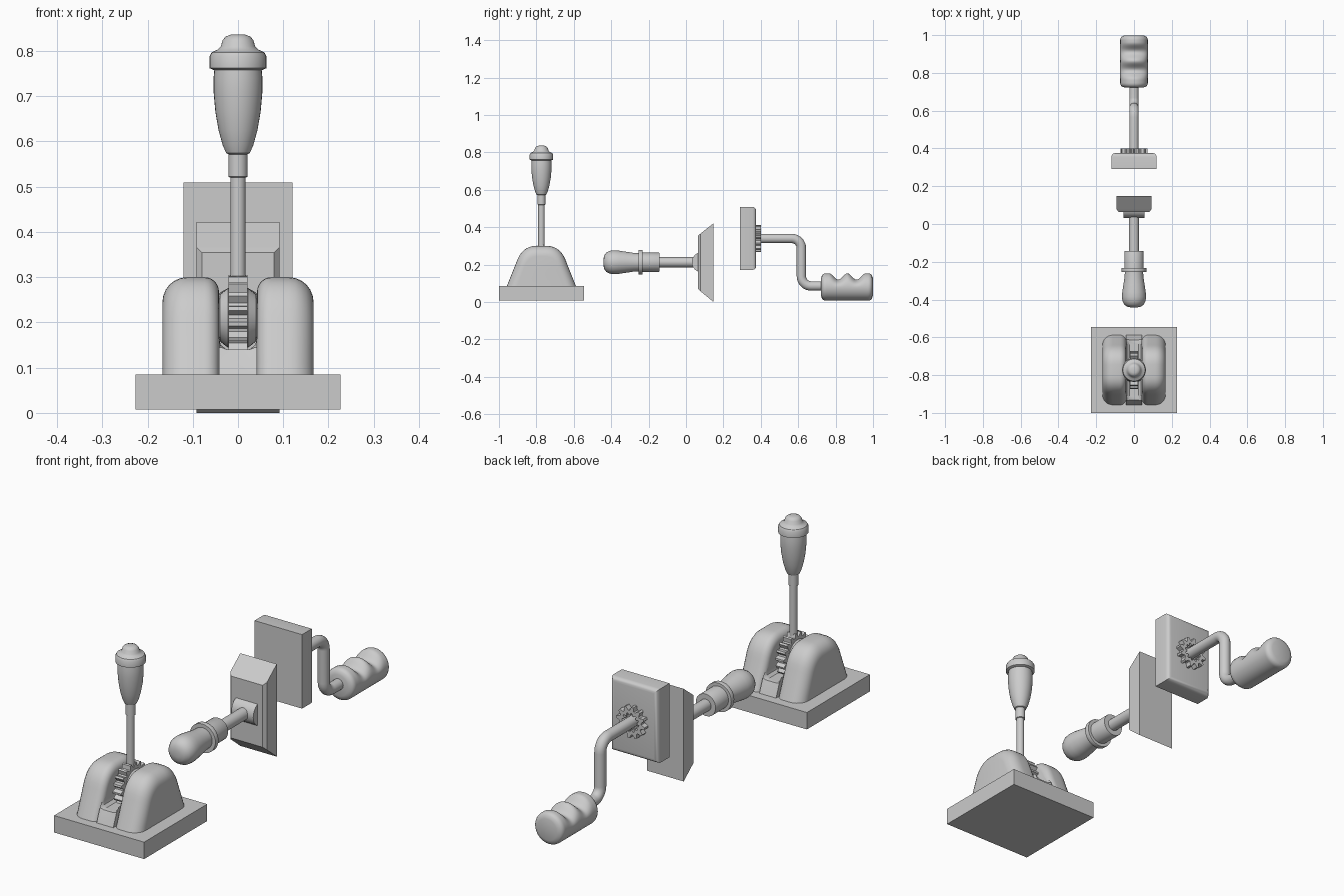
import bpy, bmesh
from math import sin, cos, pi, radians
from mathutils import Vector

if "Cube" in bpy.data.objects:
    bpy.data.objects.remove(bpy.data.objects["Cube"])

GREY = bpy.data.materials.new("plain grey")
GREY.use_nodes = True
GREY.diffuse_color = (0.6, 0.6, 0.6, 1)
GREY.node_tree.nodes["Principled BSDF"].inputs["Base Color"].default_value = (0.6, 0.6, 0.6, 1)


def finish(name, bm, smooth=True):
    bmesh.ops.recalc_face_normals(bm, faces=bm.faces)
    mesh = bpy.data.meshes.new(name)
    bm.to_mesh(mesh)
    bm.free()
    mesh.materials.append(GREY)
    ob = bpy.data.objects.new(name, mesh)
    bpy.context.collection.objects.link(ob)
    if smooth:
        bpy.ops.object.select_all(action='DESELECT')
        ob.select_set(True)
        bpy.context.view_layer.objects.active = ob
        bpy.ops.object.shade_smooth_by_angle(angle=radians(35))
    return ob


def loft(name, rings, smooth=True, closed=False):
    """Skin a row of equal rings; cap the ends, or join last to first."""
    bm = bmesh.new()
    rows = [[bm.verts.new(p) for p in ring] for ring in rings]
    n = len(rows[0])
    pairs = list(zip(rows, rows[1:])) + ([(rows[-1], rows[0])] if closed else [])
    for a, b in pairs:
        for i in range(n):
            j = (i + 1) % n
            bm.faces.new((a[i], a[j], b[j], b[i]))
    if not closed:
        bm.faces.new(rows[0])
        bm.faces.new(rows[-1])
    bmesh.ops.remove_doubles(bm, verts=bm.verts, dist=1e-5)
    return finish(name, bm, smooth)


AXES = {'x': (Vector((1, 0, 0)), Vector((0, 1, 0)), Vector((0, 0, 1))),
        'y': (Vector((0, 1, 0)), Vector((1, 0, 0)), Vector((0, 0, 1))),
        'z': (Vector((0, 0, 1)), Vector((1, 0, 0)), Vector((0, 1, 0)))}


def ring(centre, u, v, r, n=32):
    return [centre + u * r * cos(2 * pi * i / n) + v * r * sin(2 * pi * i / n) for i in range(n)]


def lathe(name, origin, axis, profile):
    """Turn (radius, distance along axis) points about an axis."""
    w, u, v = AXES[axis]
    return loft(name, [ring(Vector(origin) + w * h, u, v, r) for r, h in profile])


def gear(name, origin, axis, teeth, outer, root, bore, h0, h1):
    w, u, v = AXES[axis]

    def outline(tip, base, h):
        pts = []
        for i in range(teeth * 4):
            a = 2 * pi * (i + 0.5) / (teeth * 4)
            r = tip if i % 4 < 2 else base
            pts.append(Vector(origin) + w * h + u * r * cos(a) + v * r * sin(a))
        return pts
    hole = bore * 0.78
    loft(name, [outline(outer, root, h0), outline(outer, root, h1),
                outline(bore, hole, h1), outline(bore, hole, h0)], False, True)


def box(name, lo, hi, edge_rule=None, width=0.0):
    bm = bmesh.new()
    bmesh.ops.create_cube(bm, size=1)
    lo, hi = Vector(lo), Vector(hi)
    for vert in bm.verts:
        vert.co = (lo + hi) / 2 + vert.co * (hi - lo)
    if edge_rule:
        bmesh.ops.bevel(bm, geom=[e for e in bm.edges if edge_rule(e)], offset=width,
                        segments=4, profile=0.5, affect='EDGES')
    return finish(name, bm, edge_rule is not None)


# ---- Upright lever ----
CY = -0.773
box("floor_base", (-0.227, -1, 0.008), (0.227, -0.546, 0.085))


def hump(x, inset, ceiling):
    """Cross-section of the housing at x, shrunk by inset and cut at a ceiling."""
    start, ctrl, end = Vector((0.135, 0.21)), Vector((0.105, 0.30)), Vector((0.03, 0.30))
    half = [Vector((0.187, 0.08))] + [Vector((0.187, 0.08)).lerp(start, k / 4) for k in range(1, 4)]
    for k in range(9):
        t = k / 8
        half.append(start * (1 - t) ** 2 + ctrl * 2 * t * (1 - t) + end * t * t)
    pts = []
    for side, row in ((1, half), (-1, half[::-1])):
        for p in row:
            z = 0.08 + (p.y - 0.08) * (1 - inset / 0.22)
            y = p.x * (1 - inset / 0.187)
            if z > ceiling:
                y, z = min(y, 0.16), ceiling
            pts.append(Vector((x, CY + side * y, z)))
    return pts


def rounded(edge, radius, direction):
    """Stations for a quarter-round from a side face into the body."""
    return [(edge + direction * radius * (1 - cos(k * pi / 12)),
             radius * (1 - sin(k * pi / 12)), 1) for k in range(7)]


side = rounded(0.167, 0.055, -1) + rounded(0.042, 0.032, 1)[::-1]
side += [(0.042, 0, 0.165), (0.038, 0, 0.15), (0.025, 0, 0.14)]
stations = [(-x, d, c) for x, d, c in side] + side[::-1]
loft("lever_housing", [hump(*s) for s in stations])

gear("quadrant_gear", (0, CY, 0.205), 'x', 18, 0.1, 0.083, 0.03, -0.021, 0.021)
lathe("gear_hub", (0, CY, 0.21), 'x',
      [(0.04, -0.042), (0.052, -0.04), (0.066, -0.022), (0.066, 0.022), (0.052, 0.04), (0.04, 0.042)])
lathe("lever_shaft", (0, CY, 0), 'z', [(0.017, 0.2), (0.017, 0.52), (0.021, 0.522), (0.021, 0.58)])
lathe("lever_grip", (0, CY, 0), 'z',
      [(0.018, 0.57), (0.026, 0.574), (0.034, 0.592), (0.043, 0.625), (0.05, 0.665),
       (0.054, 0.71), (0.054, 0.74), (0.052, 0.762)])
lathe("lever_cap", (0, CY, 0), 'z',
      [(0.054, 0.758), (0.063, 0.762), (0.063, 0.788), (0.058, 0.797), (0.045, 0.803), (0.038, 0.81),
       (0.034, 0.824), (0.027, 0.832), (0.016, 0.836)])

# ---- Wall lever ----


def panel(x, y, z0, z1):
    return [Vector(p) for p in ((-x, y, z0), (x, y, z0), (x, y, z1), (-x, y, z1))]


loft("wall_plate", [panel(0.092, 0.148, 0, 0.422), panel(0.092, 0.077, 0.058, 0.366),
                    panel(0.08, 0.063, 0.072, 0.354)], False)
arc = [(0.085 - 0.054 * sin(a), 0.213 + 0.054 * cos(a)) for a in [pi * k / 12 for k in range(13)]]
loft("pivot_drum", [[Vector((x, y, z)) for y, z in arc] for x in (-0.055, 0.055)])
lathe("wall_shaft", (0, 0, 0.213), 'y', [(0.027, 0.07), (0.027, -0.2)])
lathe("wall_ferrule", (0, 0, 0.213), 'y', [(0.05, -0.142), (0.051, -0.144), (0.051, -0.25)])
lathe("wall_collar", (0, 0, 0.213), 'y', [(0.065, -0.233), (0.066, -0.235), (0.066, -0.253), (0.065, -0.255)])
lathe("wall_grip", (0, 0, 0.213), 'y',
      [(0.048, -0.25), (0.05, -0.28), (0.056, -0.32), (0.062, -0.36), (0.064, -0.385),
       (0.061, -0.408), (0.051, -0.427), (0.035, -0.438), (0.015, -0.442)])

# ---- Crank ----
box("crank_box", (-0.12, 0.29, 0.172), (0.12, 0.375, 0.509),
    lambda e: all(v.co.y > 0.37 for v in e.verts), 0.02)
gear("crank_gear", (0, 0.375, 0.34), 'y', 12, 0.072, 0.055, 0.043, -0.005, 0.026)

# Bent arm: straight out, down and out again
path = [(0.36, 0.34, 0)]
path += [(0.565 + 0.052 * sin(a), 0.288 + 0.052 * cos(a), a) for a in [pi * k / 16 for k in range(9)]]
path += [(0.669 - 0.052 * cos(a), 0.138 - 0.052 * sin(a), pi / 2 - a) for a in [pi * k / 16 for k in range(9)]]
path += [(0.74, 0.086, 0)]
loft("crank_arm", [ring(Vector((0, y, z)), Vector((1, 0, 0)), Vector((0, sin(a), cos(a))), 0.025, 20)
                   for y, z, a in path])

# Handle with finger grooves on its upper half
rings = []
for k in range(49):
    t = k / 48
    end = min(t, 1 - t) * 0.277
    r = 0.073
    if end < 0.025:
        r -= 0.025 * (1 - (1 - (1 - end / 0.025) ** 2) ** 0.5)
    y = 0.722 + 0.277 * t
    dip = sum(0.034 * max(0, cos((y - g) * pi / 0.1)) ** 2 for g in (0.814, 0.912) if abs(y - g) < 0.05)
    row = ring(Vector((0, y, 0.081)), Vector((1, 0, 0)), Vector((0, 0, 1)), r)
    for p in row:
        if p.z > 0.081:
            p.z -= dip * (p.z - 0.081) / r
    rings.append(row)
loft("crank_handle", rings)
